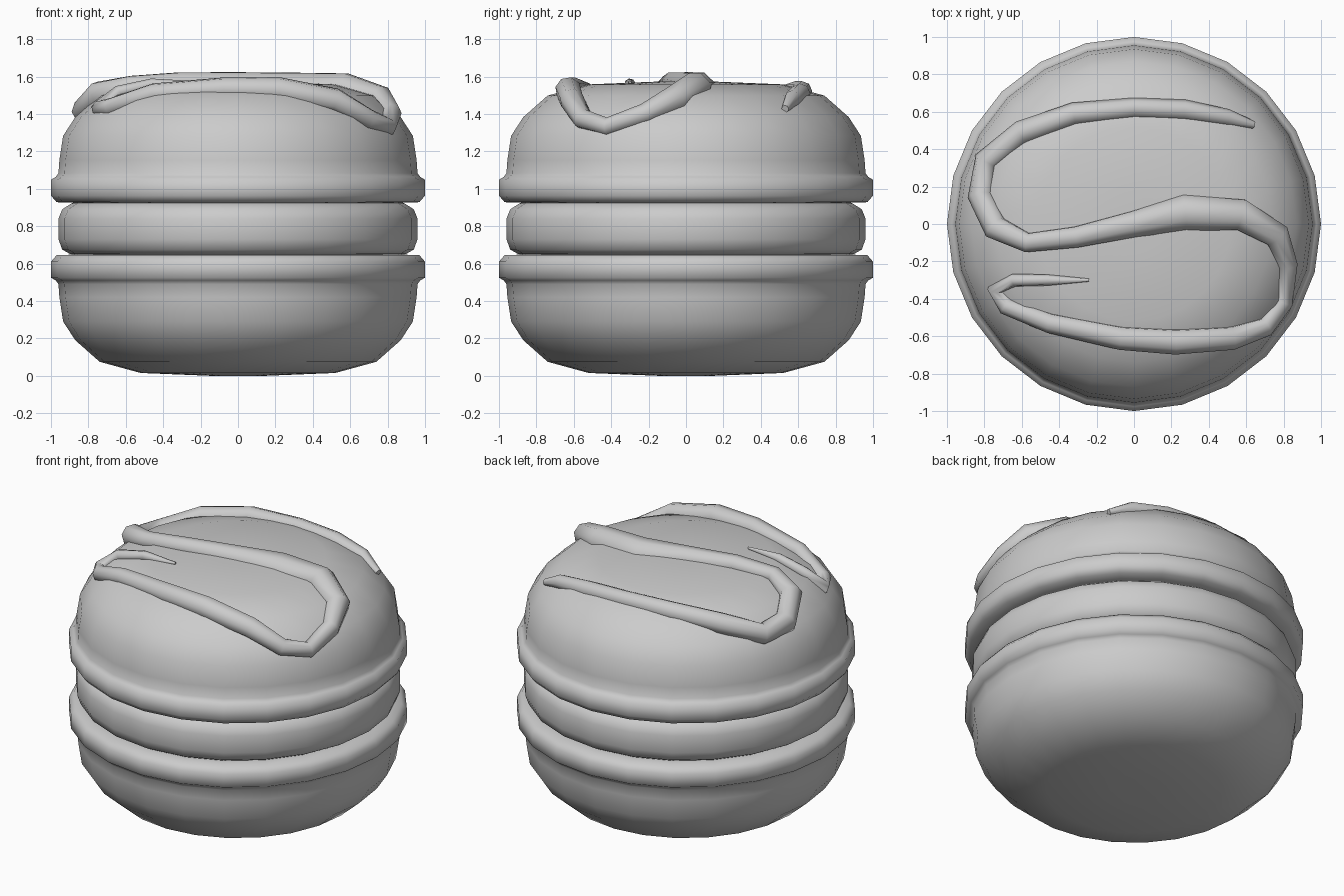
import bpy, bmesh, math

if "Cube" in bpy.data.objects:
    bpy.data.objects.remove(bpy.data.objects["Cube"])

SIDES = 24
TOP = 1.573


def finish(obj, angle):
    bpy.ops.object.select_all(action='DESELECT')
    obj.select_set(True)
    bpy.context.view_layer.objects.active = obj
    bpy.ops.object.shade_smooth_by_angle(angle=math.radians(angle))


def lathe(name, profile):
    """Revolve (radius, z) points around z and cap both ends."""
    bm = bmesh.new()
    rings = []
    for r, z in profile:
        rings.append([bm.verts.new((r * math.cos(2 * math.pi * i / SIDES),
                                    r * math.sin(2 * math.pi * i / SIDES), z))
                      for i in range(SIDES)])
    for a, b in zip(rings, rings[1:]):
        for i in range(SIDES):
            j = (i + 1) % SIDES
            bm.faces.new((a[i], a[j], b[j], b[i]))
    bm.faces.new(rings[0])
    bm.faces.new(rings[-1])
    bmesh.ops.recalc_face_normals(bm, faces=bm.faces)
    mesh = bpy.data.meshes.new(name)
    bm.to_mesh(mesh)
    bm.free()
    obj = bpy.data.objects.new(name, mesh)
    bpy.context.collection.objects.link(obj)
    finish(obj, 60)
    return obj


# Cookie shells: the upper one is the lower one flipped
shell = [(0.15, 0.0), (0.52, 0.015), (0.74, 0.075), (0.87, 0.19), (0.935, 0.29),
         (0.955, 0.42), (0.96, 0.49), (0.975, 0.51), (1.0, 0.525), (1.0, 0.61),
         (0.97, 0.645), (0.88, 0.648)]
lathe("bottom_shell", shell)
lathe("top_shell", [(r, TOP - z) for r, z in shell])

# Cream layer between the shells
lathe("filling", [(0.85, 0.64), (0.90, 0.652), (0.94, 0.675), (0.96, 0.73),
                  (0.96, 0.84), (0.94, 0.89), (0.89, 0.922), (0.85, 0.93)])


def dome_z(x, y):
    """Height of the upper shell at a point."""
    r = math.hypot(x, y)
    pts = [(0.0, 0.0)] + shell[:7]
    for (r0, z0), (r1, z1) in zip(pts, pts[1:]):
        if r <= r1:
            return TOP - (z0 + (z1 - z0) * (r - r0) / (r1 - r0))
    return TOP - 0.45


# Icing drizzle: x, y, radius, offset from the dome
path = [(0.64, 0.53, .02, .01), (0.50, 0.57, .045, 0), (0.27, 0.61, .055, -.01),
        (0, 0.62, .055, -.01), (-0.32, 0.59, .06, 0), (-0.60, 0.49, .065, .01),
        (-0.79, 0.34, .065, .01), (-0.82, 0.15, .07, 0), (-0.74, -0.02, .07, .01),
        (-0.57, -0.10, .055, .01), (-0.31, -0.07, .06, 0), (0, 0.0, .075, -.02),
        (0.27, 0.06, .105, -.045), (0.57, 0.05, .09, -.01), (0.76, -0.06, .075, 0),
        (0.82, -0.22, .055, 0), (0.80, -0.42, .05, 0), (0.70, -0.55, .055, .02),
        (0.52, -0.61, .065, .03), (0.22, -0.63, .07, .01), (-0.07, -0.61, .065, 0),
        (-0.45, -0.53, .055, 0), (-0.68, -0.44, .05, 0), (-0.74, -0.35, .045, 0),
        (-0.64, -0.30, .035, .01), (-0.46, -0.30, .03, .01), (-0.24, -0.30, .008, .005)]
curve = bpy.data.curves.new("icing_drizzle", 'CURVE')
curve.dimensions = '3D'
curve.bevel_depth = 1.0
curve.bevel_resolution = 2
curve.use_fill_caps = True
spline = curve.splines.new('POLY')
spline.points.add(len(path) - 1)
for p, (x, y, rad, off) in zip(spline.points, path):
    p.co = (x, y, dome_z(x, y) + off, 1)
    p.radius = rad
icing = bpy.data.objects.new("icing_drizzle", curve)
bpy.context.collection.objects.link(icing)
bpy.ops.object.select_all(action='DESELECT')
icing.select_set(True)
bpy.context.view_layer.objects.active = icing
bpy.ops.object.convert(target='MESH')
finish(bpy.context.view_layer.objects.active, 70)
